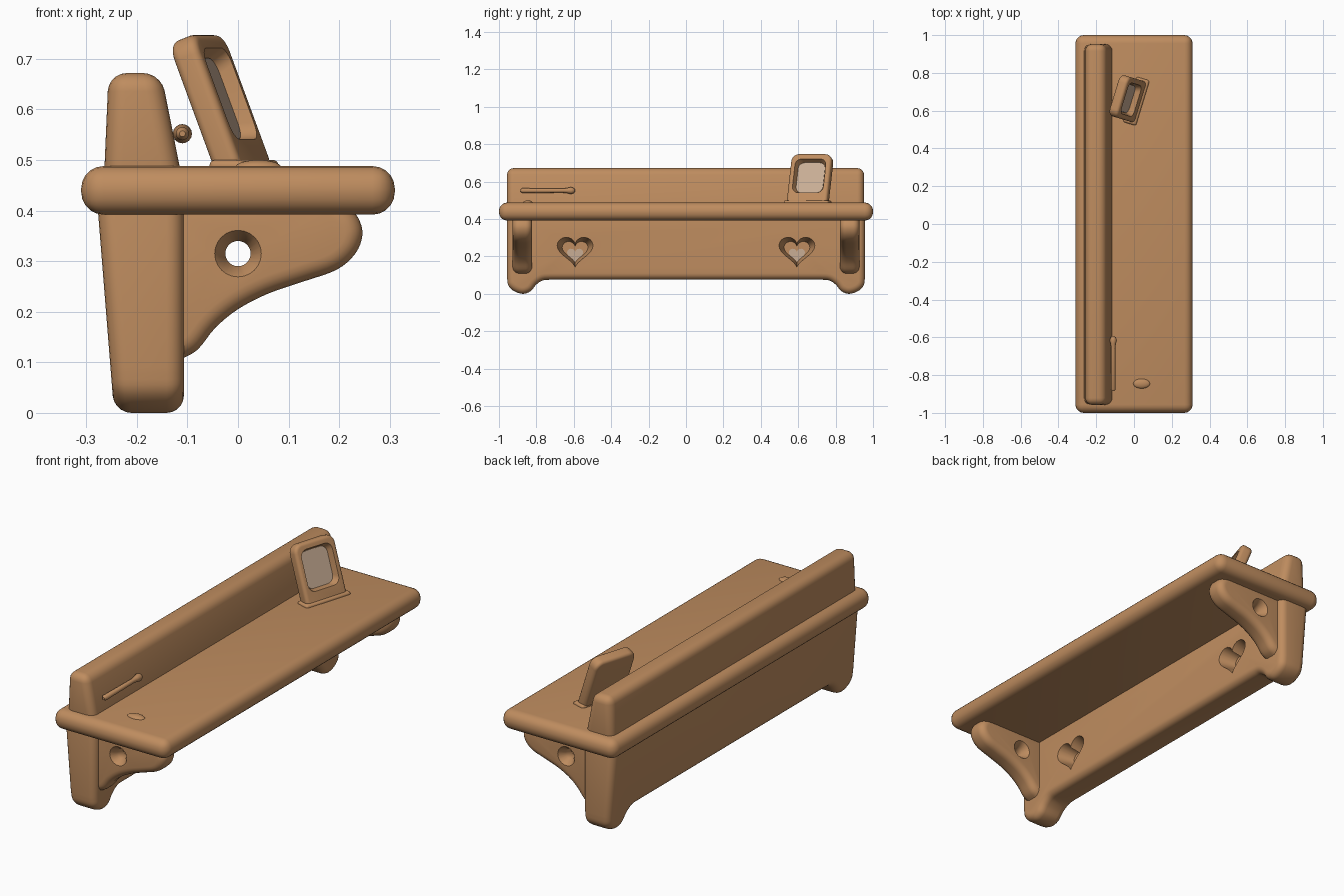
import bpy, bmesh, math
from mathutils import Matrix, Vector

if "Cube" in bpy.data.objects:
    bpy.data.objects.remove(bpy.data.objects["Cube"])


def material(name, rgb):
    m = bpy.data.materials.new(name)
    m.diffuse_color = (*rgb, 1)
    m.use_nodes = True
    m.node_tree.nodes["Principled BSDF"].inputs["Base Color"].default_value = m.diffuse_color
    return m


WOOD = material("warm_wood", (0.52, 0.265, 0.115))
PALE = material("pale_panel", (0.58, 0.42, 0.30))


def loft(name, rings, mat=WOOD, bevel=0, angle=40, matrix=None, segments=5):
    """Skin a solid through matching rings of 3D points, then round its edges."""
    bm = bmesh.new()
    vs = [[bm.verts.new(p) for p in r] for r in rings]
    n = len(vs[0])
    for a, b in zip(vs, vs[1:]):
        for i in range(n):
            j = (i + 1) % n
            bm.faces.new((a[i], a[j], b[j], b[i]))
    bm.faces.new(vs[0])
    bm.faces.new(vs[-1])
    bmesh.ops.recalc_face_normals(bm, faces=bm.faces)
    me = bpy.data.meshes.new(name)
    bm.to_mesh(me)
    bm.free()
    ob = bpy.data.objects.new(name, me)
    bpy.context.collection.objects.link(ob)
    me.materials.append(mat)
    if matrix:
        ob.matrix_world = matrix
    if bevel:
        md = ob.modifiers.new("round", 'BEVEL')
        md.width, md.segments = bevel, segments
        md.limit_method, md.angle_limit = 'ANGLE', math.radians(angle)
        md.use_clamp_overlap = False
        apply(ob, md)
    return ob


def apply(ob, md):
    bpy.context.view_layer.objects.active = ob
    bpy.ops.object.modifier_apply(modifier=md.name)


def cut(ob, cutter):
    bpy.context.view_layer.update()
    md = ob.modifiers.new("cut", 'BOOLEAN')
    md.operation, md.solver, md.object = 'DIFFERENCE', 'EXACT', cutter
    apply(ob, md)
    bpy.data.objects.remove(cutter)


def box(name, lo, hi, bevel, matrix=None):
    rings = [[(x, lo[1], lo[2]), (x, hi[1], lo[2]), (x, hi[1], hi[2]), (x, lo[1], hi[2])]
             for x in (lo[0], hi[0])]
    return loft(name, rings, bevel=bevel, matrix=matrix)


def smooth(pts, steps=4):
    """Catmull-Rom curve through 2D points."""
    p = [Vector(q) for q in pts]
    p = [2 * p[0] - p[1]] + p + [2 * p[-1] - p[-2]]
    out = []
    for a, b, c, d in zip(p, p[1:], p[2:], p[3:]):
        for k in range(steps):
            t = k / steps
            out.append(0.5 * (2 * b + (c - a) * t + (2 * a - 5 * b + 4 * c - d) * t * t
                              + (3 * b - a - 3 * c + d) * t ** 3))
    return [tuple(q) for q in out + [p[-2]]]


def rounded_rect(w, z0, z1, r):
    pts = []
    for k, (sy, z) in enumerate(((1, z1 - r), (-1, z1 - r), (-1, z0 + r), (1, z0 + r))):
        for i in range(7):
            a = math.pi / 2 * (k + i / 6)
            pts.append((sy * (w / 2 - r) + r * math.cos(a), z + r * math.sin(a)))
    return pts


def heart(y0, z0, s):
    pts = []
    for i in range(40):
        t = 2 * math.pi * i / 40
        y = 16 * math.sin(t) ** 3
        z = 13 * math.cos(t) - 5 * math.cos(2 * t) - 2 * math.cos(3 * t) - math.cos(4 * t)
        pts.append((y0 + s * 0.006 * y, z0 + s * 0.0056 * (z + 2.5)))
    return pts


# shelf board with bullnose edges
box("shelf", (-0.31, -1, 0.392), (0.31, 1, 0.488), 0.044)

# upper back rail, tapering toward the top
rail = [(-0.266, 0.44), (-0.256, 0.672), (-0.152, 0.672), (-0.106, 0.44)]
loft("back_rail", [[(x, y, z) for x, z in rail] for y in (-0.957, 0.952)], bevel=0.036)

# lower back board with a rounded foot at each end
foot = smooth([(-0.957, 0.09), (-0.95, 0.045), (-0.92, 0.015), (-0.872, 0.0), (-0.83, 0.015),
               (-0.80, 0.05), (-0.765, 0.072), (-0.72, 0.076)])
outline = [(-0.957, 0.44)] + foot + [(-y, z) for y, z in reversed(foot)] + [(0.957, 0.44)]
back = loft("back_board", [[(-0.245 - 0.08 * z, y, z) for y, z in outline],
                           [(-0.107, y, z) for y, z in outline]], bevel=0.034)

# heart recesses with a pale inlay on the floor
for side in (-1, 1):
    c = 0.593 * side
    cut(back, loft("heart_cutter", [[(x, y, z) for y, z in heart(c, 0.222, s)]
                                    for x, s in ((-0.185, 0.72), (-0.107, 1.0), (-0.09, 1.06))]))
    loft("heart_inlay", [[(x, y, z) for y, z in heart(c, 0.205, 0.45)]
                         for x in (-0.188, -0.181)], PALE)

# side brackets with a dished hole
curve = smooth([(-0.115, 0.105), (-0.08, 0.125), (-0.045, 0.168), (0.0, 0.205), (0.06, 0.236),
                (0.13, 0.26), (0.195, 0.283), (0.232, 0.315), (0.246, 0.352), (0.238, 0.385),
                (0.215, 0.41), (0.18, 0.43)])
profile = [(-0.17, 0.43), (-0.17, 0.105)] + curve
for side, word in ((-1, "left"), (1, "right")):
    c = 0.875 * side
    bracket = loft(word + "_bracket", [[(x, c + d, z) for x, z in profile]
                                       for d in (-0.052, 0.052)], bevel=0.034)
    rings = [[(r * math.cos(a * math.pi / 12), c + d, 0.315 + r * math.sin(a * math.pi / 12))
              for a in range(24)]
             for d, r in ((-0.07, 0.058), (-0.02, 0.025), (0.02, 0.025), (0.07, 0.058))]
    cut(bracket, loft("hole_cutter", rings))

# leaning picture frame, turned slightly to the front
turn = Matrix.Translation((0.012, 0.65, 0.48)) @ Matrix.Rotation(math.radians(-17), 4, 'Z')
lean = turn @ Matrix.Rotation(math.radians(-21), 4, 'Y')
frame = loft("picture_frame", [[(x, y, z) for y, z in rounded_rect(0.226, -0.02, 0.28, 0.04)]
                               for x in (-0.028, 0.028)], bevel=0.016, matrix=lean)
cut(frame, loft("opening_cutter", [[(x, y, z) for y, z in rounded_rect(w, 0.065 - e, 0.238 + e, 0.035)]
                                   for x, w, e in ((-0.004, 0.152, 0), (0.04, 0.18, 0.014))],
                matrix=lean))
loft("frame_panel", [[(x, y, z) for y, z in rounded_rect(0.15, 0.066, 0.237, 0.034)]
                     for x in (-0.007, 0.0)], PALE, matrix=lean)
box("frame_base", (-0.036, -0.125, -0.01), (0.036, 0.125, 0.02), 0.011, turn)

# thin stick resting against the back rail
rings = [[(-0.11 + r * math.cos(a * math.pi / 8), y, 0.552 + r * math.sin(a * math.pi / 8))
          for a in range(16)]
         for y, r in ((-0.885, 0.006), (-0.875, 0.013), (-0.66, 0.011), (-0.635, 0.014),
                      (-0.615, 0.019), (-0.6, 0.014), (-0.593, 0.005))]
loft("stick", rings)

# low bump on the shelf top
bpy.ops.mesh.primitive_uv_sphere_add(segments=24, ring_count=12, location=(0.04, -0.845, 0.486))
bump = bpy.context.object
bump.name = "shelf_bump"
bump.scale = (0.045, 0.026, 0.014)
bump.data.materials.append(WOOD)

# smooth shading everywhere
for ob in bpy.context.scene.objects:
    ob.select_set(True)
bpy.ops.object.shade_smooth_by_angle(angle=math.radians(40))
